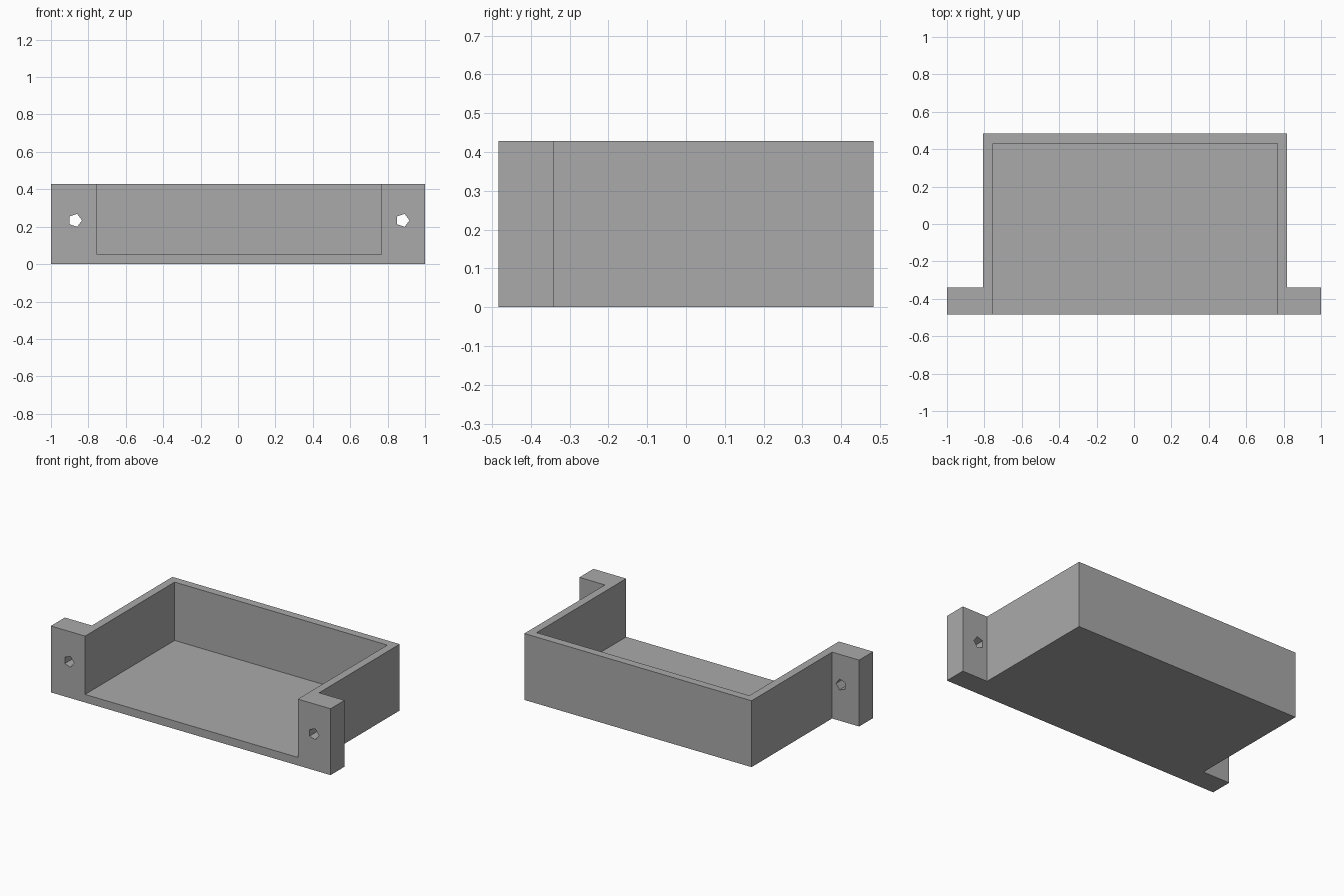
import bpy
import bmesh
from math import cos, sin, tau
from mathutils import Vector

if "Cube" in bpy.data.objects:
    bpy.data.objects.remove(bpy.data.objects["Cube"], do_unlink=True)

# Overall sizes
FRONT, BACK, HEIGHT = -0.483, 0.483, 0.429
LEFT, RIGHT = 0.818, -0.807
WALL, FLOOR = 0.052, 0.052
EAR_BACK = -0.34
HOLE_RADIUS, HOLE_Z = 0.0365, 0.234

grey = bpy.data.materials.new("plain grey")
grey.use_nodes = True
colour = (0.4, 0.4, 0.4, 1)
grey.diffuse_color = colour
grey.node_tree.nodes["Principled BSDF"].inputs["Base Color"].default_value = colour


def prism(name, outline, direction):
    """Extrude a closed outline of 3D points along a direction."""
    bm = bmesh.new()
    face = bm.faces.new([bm.verts.new(p) for p in outline])
    grown = bmesh.ops.extrude_face_region(bm, geom=[face], use_keep_orig=True)
    moved = [g for g in grown["geom"] if isinstance(g, bmesh.types.BMVert)]
    bmesh.ops.translate(bm, verts=moved, vec=Vector(direction))
    bmesh.ops.recalc_face_normals(bm, faces=bm.faces)
    mesh = bpy.data.meshes.new(name)
    bm.to_mesh(mesh)
    bm.free()
    mesh.materials.append(grey)
    obj = bpy.data.objects.new(name, mesh)
    bpy.context.collection.objects.link(obj)
    return obj


def cut(target, cutter):
    """Subtract the cutter for good, then discard it."""
    mod = target.modifiers.new("cut", "BOOLEAN")
    mod.operation, mod.solver, mod.object = "DIFFERENCE", "EXACT", cutter
    bpy.context.view_layer.objects.active = target
    bpy.ops.object.modifier_apply(modifier=mod.name)
    bpy.data.objects.remove(cutter, do_unlink=True)


# Tray body with a mounting ear at each front corner
plan = [(-1, FRONT), (1, FRONT), (1, EAR_BACK), (LEFT, EAR_BACK),
        (LEFT, BACK), (RIGHT, BACK), (RIGHT, EAR_BACK), (-1, EAR_BACK)]
tray = prism("tray_with_ears", [(x, y, 0) for x, y in plan], (0, 0, HEIGHT))

# Cavity, open at the top and the front
x0, x1, y0, y1 = RIGHT + WALL, LEFT - WALL, FRONT - 0.1, BACK - WALL
cavity = [(x0, y0, FLOOR), (x1, y0, FLOOR), (x1, y1, FLOOR), (x0, y1, FLOOR)]
cut(tray, prism("cavity_cutter", cavity, (0, 0, HEIGHT)))

# Five-sided screw hole through each ear
for x in (-0.871, 0.88):
    ring = [(x + HOLE_RADIUS * cos(tau * i / 5), FRONT - 0.1,
             HOLE_Z + HOLE_RADIUS * sin(tau * i / 5)) for i in range(5)]
    cut(tray, prism("hole_cutter", ring, (0, 0.4, 0)))
